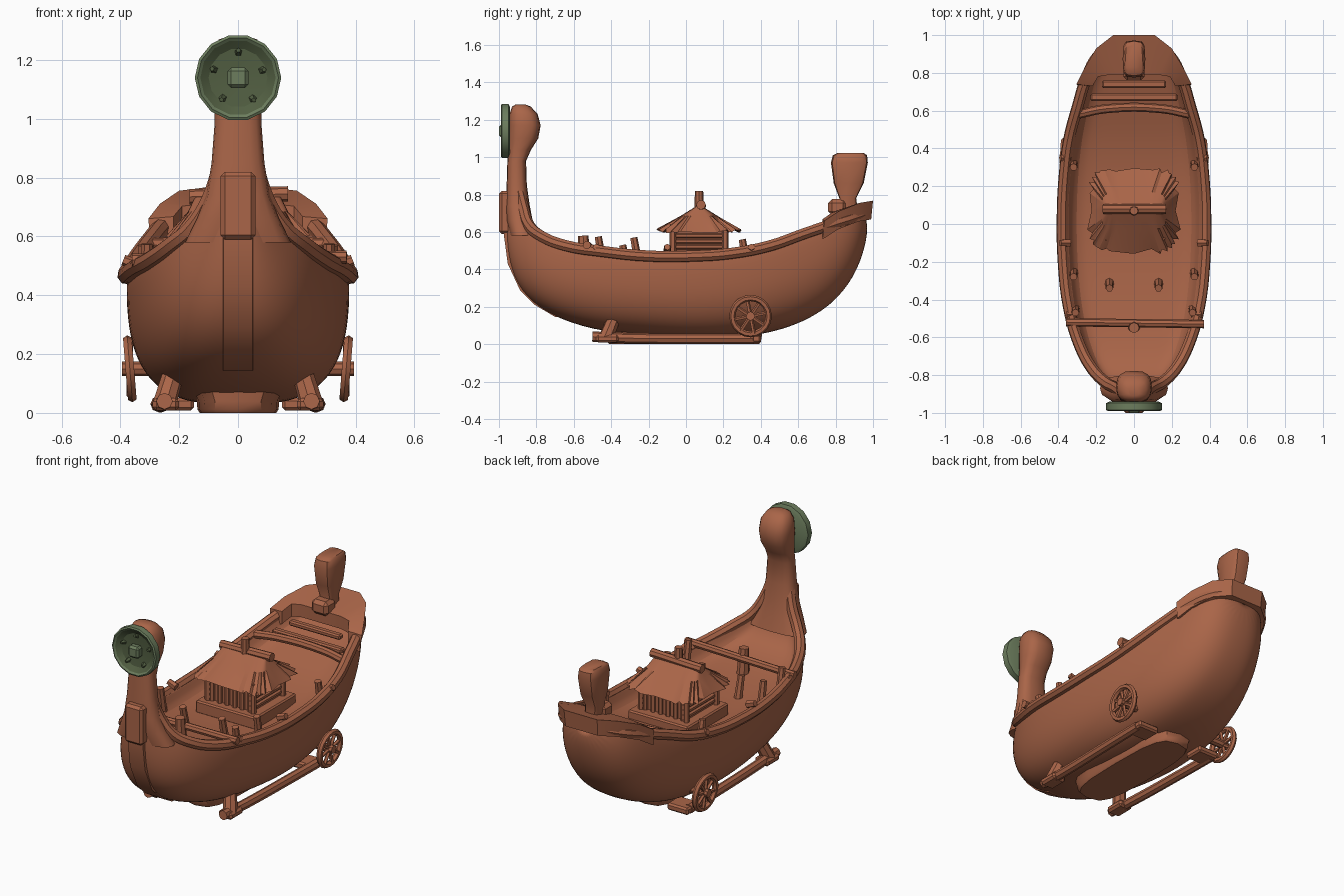
import bpy, bmesh, math, random
from mathutils import Vector, Matrix

random.seed(4)
cube = bpy.data.objects.get("Cube")
if cube:
    bpy.data.objects.remove(cube, do_unlink=True)


def material(name, rgb):
    mat = bpy.data.materials.new(name)
    mat.use_nodes = True
    mat.diffuse_color = (*rgb, 1)
    mat.node_tree.nodes["Principled BSDF"].inputs["Base Color"].default_value = (*rgb, 1)
    return mat


WOOD = material("reddish brown wood", (0.4, 0.13, 0.065))
GREEN = material("weathered green", (0.15, 0.205, 0.11))
DARK_GREEN = material("dark green", (0.085, 0.115, 0.055))


def finish(obj, mat, angle=40):
    obj.data.materials.clear()
    obj.data.materials.append(mat)
    bpy.ops.object.select_all(action='DESELECT')
    obj.select_set(True)
    bpy.context.view_layer.objects.active = obj
    bpy.ops.object.shade_smooth_by_angle(angle=math.radians(angle))
    return obj


def from_bmesh(name, bm, mat=WOOD, angle=40):
    bmesh.ops.recalc_face_normals(bm, faces=bm.faces[:])
    mesh = bpy.data.meshes.new(name)
    bm.to_mesh(mesh)
    bm.free()
    obj = bpy.data.objects.new(name, mesh)
    bpy.context.collection.objects.link(obj)
    return finish(obj, mat, angle)


def loft(name, rings, mat=WOOD, angle=40):
    bm = bmesh.new()
    rows = [[bm.verts.new(p) for p in ring] for ring in rings]
    n = len(rows[0])
    for a, b in zip(rows, rows[1:]):
        for i in range(n):
            j = (i + 1) % n
            bm.faces.new((a[i], a[j], b[j], b[i]))
    bm.faces.new(rows[0])
    bm.faces.new(rows[-1])
    return from_bmesh(name, bm, mat, angle)


def box(name, lo, hi, bevel=0.008, mat=WOOD):
    bm = bmesh.new()
    lo, hi = Vector(lo), Vector(hi)
    bmesh.ops.create_cube(bm, size=1, matrix=Matrix.LocRotScale((lo + hi) / 2, None, hi - lo))
    if bevel:
        bmesh.ops.bevel(bm, geom=bm.edges[:], offset=bevel, segments=1, affect='EDGES')
    return from_bmesh(name, bm, mat, 20)


def log(name, a, b, r, r2=None, sides=8, mat=WOOD):
    a, b = Vector(a), Vector(b)
    d = b - a
    bm = bmesh.new()
    place = Matrix.LocRotScale((a + b) / 2, d.to_track_quat('Z', 'Y'), None)
    bmesh.ops.create_cone(bm, cap_ends=True, segments=sides, radius1=r,
                          radius2=r2 or r, depth=d.length, matrix=place)
    return from_bmesh(name, bm, mat)


def tube(name, points, r):
    curve = bpy.data.curves.new(name, 'CURVE')
    curve.dimensions = '3D'
    curve.bevel_depth = r
    curve.bevel_resolution = 2
    curve.resolution_u = 4
    curve.use_fill_caps = True
    spline = curve.splines.new('BEZIER')
    spline.bezier_points.add(len(points) - 1)
    for bp, p in zip(spline.bezier_points, points):
        bp.co = p
        bp.handle_left_type = bp.handle_right_type = 'AUTO'
    obj = bpy.data.objects.new(name, curve)
    bpy.context.collection.objects.link(obj)
    bpy.ops.object.select_all(action='DESELECT')
    obj.select_set(True)
    bpy.context.view_layer.objects.active = obj
    bpy.ops.object.convert(target='MESH')
    return finish(bpy.context.object, WOOD)


SIDES = (("left", 1), ("right", -1))

# Hull stations: rim half width, rim y, rim z, keel y, keel z
STATIONS = [(.06, -.9, .86, -.97, .76), (.1, -.87, .74, -.97, .6), (.155, -.84, .65, -.95, .43),
            (.225, -.77, .59, -.89, .28), (.295, -.64, .54, -.75, .16), (.35, -.45, .51, -.5, .07),
            (.38, -.2, .485, -.2, .04), (.385, .05, .485, .05, .02), (.375, .25, .5, .28, .03),
            (.35, .45, .54, .52, .07), (.305, .62, .6, .74, .17), (.255, .78, .655, .88, .32),
            (.195, .89, .69, .95, .48), (.1, .96, .715, .975, .62)]


def hull_point(st, a):
    w, yr, zr, yk, zk = st
    power = 1 - w * 0.9
    s = math.sin(a) ** power
    return (w * math.cos(a) ** power, yr + (yk - yr) * s, zr + (zk - zr) * s)


def hull_ring(st):
    w, yr, zr = st[:3]
    outer = [hull_point(st, math.pi / 2 * k / 7) for k in range(7)]
    deep = min(0.09, w * 0.5)
    inner = [(w * 0.5, yr, zr - deep), (w * 0.84, yr, zr - deep), (w * 0.9, yr, zr)]
    half = [(0, yr, zr - deep)] + inner + outer
    return half + [(0, st[3], st[4])] + [(-x, y, z) for x, y, z in reversed(half[1:])]


hull = loft("hull", [hull_ring(s) for s in STATIONS], angle=60)
smooth = hull.modifiers.new("smooth", 'SUBSURF')
smooth.levels = smooth.render_levels = 2

for label, s in SIDES:
    tube(label + "_gunwale", [(s * (st[0] - .006), st[1], st[2] - .014) for st in STATIONS], 0.031)

# Stem strip, stem block and flat bottom
loft("stem_strip", [[(x, y + d, z) for x, d in ((-.055, .05), (-.05, -.008), (.05, -.008), (.055, .05))]
                    for y, z in ((-.69, .145), (-.8, .21), (-.88, .29), (-.945, .43), (-.968, .6), (-.965, .75))])
box("stem_block", (-.06, -1, .59), (.06, -.92, .82), .015)


def oval(cx, cy, z, rx, ry, n=16, power=1):
    out = []
    for k in range(n):
        c, s = math.cos(math.tau * k / n), math.sin(math.tau * k / n)
        out.append((cx + rx * math.copysign(abs(c) ** power, c),
                    cy + ry * math.copysign(abs(s) ** power, s), z))
    return out


loft("bottom_plate", [oval(0, -.01, z, rx, ry, power=.6) for z, rx, ry in (
    (0, .13, .4), (.012, .138, .41), (.04, .14, .415), (.08, .16, .42))])

# Neck and rounded head
NECK = [(.58, -.87, .18, .07), (.66, -.89, .14, .07), (.74, -.9, .108, .065), (.85, -.905, .09, .054),
        (.98, -.905, .08, .05), (1.04, -.89, .08, .062), (1.1, -.87, .09, .08), (1.17, -.862, .095, .085),
        (1.23, -.868, .09, .075), (1.27, -.88, .065, .05), (1.282, -.885, .03, .025)]
loft("neck_and_head", [oval(0, y, z, rx, ry, power=.75) for z, y, rx, ry in NECK], angle=60)

# Round face shield: pale rim, dark dish, hub and studs
DISC_Z = 1.14


def face_ring(r, y):
    return [(x, y, z + DISC_Z) for x, z, _ in oval(0, 0, 0, r, r, n=14)]


shield = loft("face_shield", [face_ring(r, y) for r, y in (
    (.13, -.94), (.147, -.948), (.147, -.985), (.138, -.99), (.128, -.982), (.1, -.962), (.03, -.955))],
              GREEN, angle=30)
shield.data.materials.append(DARK_GREEN)
for face in shield.data.polygons:
    flat_distance = math.hypot(face.center.x, face.center.z - DISC_Z)
    if face.normal.y < -0.3 and flat_distance < 0.128:
        face.material_index = 1
box("shield_hub", (-.035, -1, DISC_Z - .035), (.035, -.95, DISC_Z + .035), .012, GREEN)
for k in range(5):
    a = math.tau * k / 5 + .3
    c, s = math.cos(a) * .085, math.sin(a) * .085
    log(f"shield_stud_{k}", (c, -.95, DISC_Z + s), (c * 1.1, -.982, DISC_Z + s * 1.1), .016, .008, 5, DARK_GREEN)

# Stern cap, stern post and its foot
outer = [(.305, .74), (.265, .82), (.2, .93), (.11, 1)]
inner = [(.22, .73), (.19, .78), (.13, .79), (.06, .79)]
cap_z = lambda y: .645 + (y - .72) * .8 - (y - .72) ** 2 * 1.3
rings = []
for s, order in ((1, range(4)), (-1, reversed(range(4)))):
    for i in order:
        (ox, oy), (ix, iy) = outer[i], inner[i]
        rings.append([(s * ix, iy, cap_z(iy) + .015), (s * ox, oy, cap_z(oy)),
                      (s * ox * .97, oy - .01, cap_z(oy) - .1), (s * ix, iy, cap_z(iy) - .06)])
loft("stern_cap", rings, angle=30)
POST = [(.7, .8, .92, .04), (.78, .82, .91, .045), (.86, .79, .95, .055), (.97, .775, .972, .06),
        (1.01, .785, .968, .054), (1.022, .81, .95, .045)]
loft("stern_post", [oval(0, (a + b) / 2, z, w, (b - a) / 2, 12, .5) for z, a, b, w in POST])
box("stern_post_foot", (-.055, .76, .69), (.055, .86, .775), .02)

# Stern benches and cross beams
tube("stern_beam", [(-.3, .58, .57), (-.15, .61, .575), (.15, .61, .575), (.3, .58, .57)], .024)
box("stern_bench", (-.23, .65, .56), (.23, .69, .59))
box("stern_shelf", (-.17, .72, .6), (.17, .76, .63))
log("bow_beam", (-.36, -.52, .52), (.37, -.53, .53), .022)
log("bow_post", (0, -.54, .42), (0, -.55, .58), .036, .028)

# Deck posts and rail pegs
for label, s in SIDES:
    for k, (x, y, z) in enumerate(((.13, -.34, .53), (.31, -.47, .575), (.32, -.28, .57), (.32, .3, .56))):
        log(f"{label}_deck_post_{k}", (s * x, y + .03, .4), (s * x, y, z), .024, .02, 7)
    for k, (x, y) in enumerate(((.36, -.48), (.39, -.1), (.39, .35))):
        log(f"{label}_rail_peg_{k}", (s * (x - .05), y, .5), (s * x, y, .52), .022, .018, 6)

# Deck hut: platform, walls, wall logs and corner posts
box("hut_platform", (-.2, -.12, .39), (.2, .27, .465))
box("hut_walls", (-.14, -.06, .44), (.14, .2, .64), 0)
for label, s in SIDES:
    for k in range(4):
        z = .49 + k * .03
        log(f"{label}_wall_log_{k}", (s * .142, -.08, z), (s * .142, .22, z), .013, sides=6)
    for y in (-.07, .21):
        log(f"{label}_corner_post", (s * .15, y, .44), (s * .15, y, .64), .018, sides=6)
for k in range(6):
    for y in (-.065, .205):
        log(f"wall_plank_{k}", (k * .05 - .125, y, .46), (k * .05 - .125, y, .62), .015, sides=6)

# Thatched roof with ragged eaves
roof = [[], [], [], []]
for k, (x, y, _) in enumerate(oval(0, 0, 0, 1, 1, n=52, power=.4)):
    ragged = 1 + random.uniform(-.03, .05) + (.03 if k % 2 else -.03)
    roof[0].append((x * .145, .07 + y * .02, .735))
    roof[1].append((x * .17, .07 + y * .1, .685))
    roof[2].append((x * .23 * ragged, .07 + y * .215 * ragged, .605 + random.uniform(-.012, .012)))
    roof[3].append((x * .14, .07 + y * .13, .64))
loft("thatched_roof", roof, angle=25)
log("ridge_log", (-.165, .08, .735), (.17, .08, .745), .026)
log("ridge_finial", (0, .07, .72), (0, .07, .82), .026, .022)

# Runners, braces and wheels
for label, s in SIDES:
    tube(label + "_runner", [(s * .25, -.5, .04), (s * .255, -.3, .032), (s * .265, .1, .03), (s * .27, .36, .03)], .028)
    box(label + "_runner_toe", (min(s * .2, s * .29), -.48, .008), (max(s * .2, s * .29), -.36, .05), .012)
    log(label + "_front_brace", (s * .25, -.43, .03), (s * .2, -.36, .2), .04, .034)
    box(label + "_wheel_block", (min(s * .15, s * .29), .28, .008), (max(s * .15, s * .29), .4, .05), .01)
    hub = Vector((s * .368, .345, .15))
    bpy.ops.mesh.primitive_torus_add(location=hub, rotation=(0, math.pi / 2 + s * .08, 0), major_radius=.097,
                                     minor_radius=.017, major_segments=20, minor_segments=6)
    bpy.context.object.name = label + "_wheel_rim"
    finish(bpy.context.object, WOOD)
    log(label + "_axle", (s * .24, .345, .15), (s * .395, .345, .15), .024)
    for k in range(8):
        a = math.tau * k / 8 + .2
        log(f"{label}_spoke_{k}", hub, hub + Vector((0, math.cos(a), math.sin(a))) * .095, .011, sides=5)
